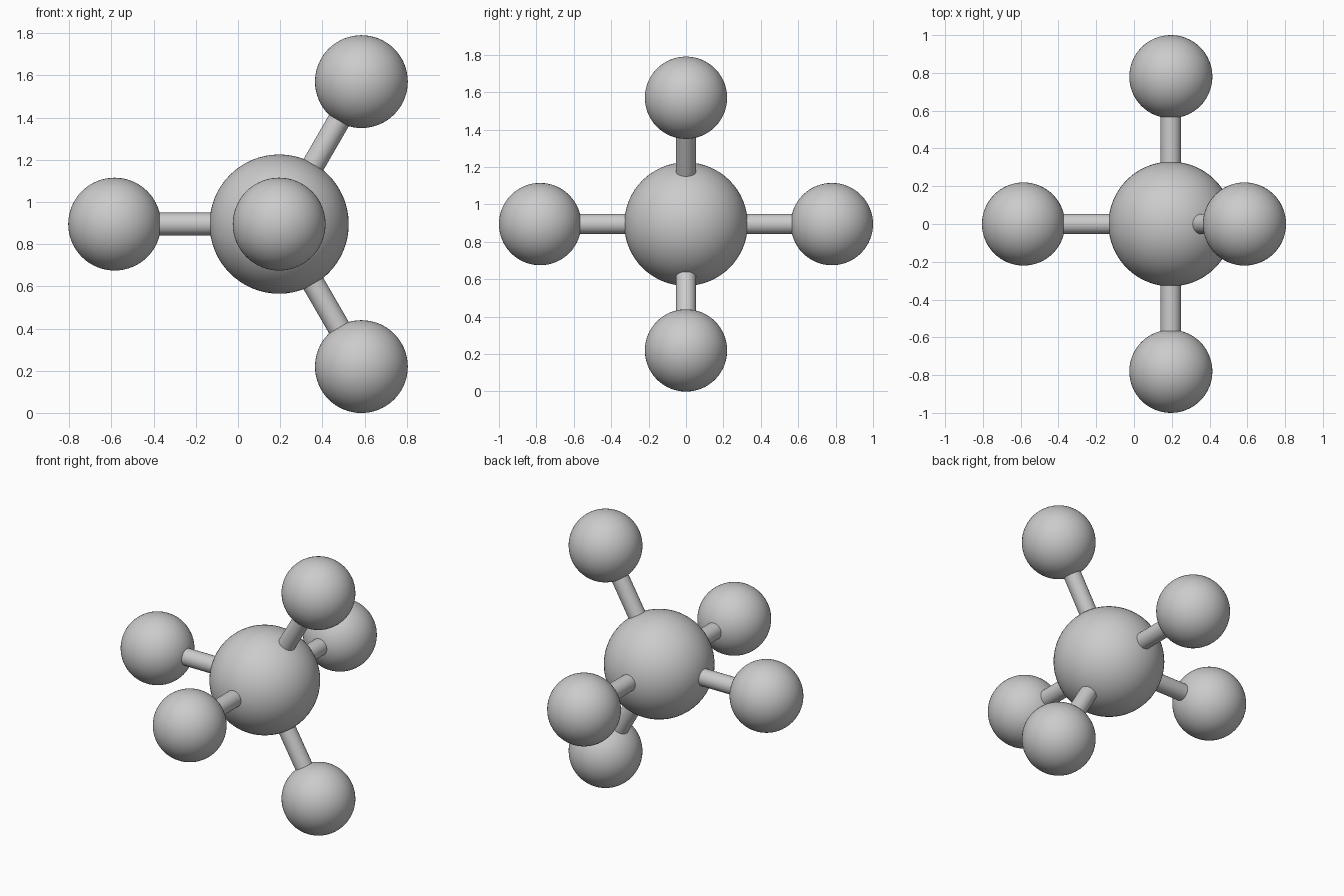
import bpy
from math import sin, cos, radians
from mathutils import Vector

if "Cube" in bpy.data.objects:
    bpy.data.objects.remove(bpy.data.objects["Cube"])

CENTRE = Vector((0.195, 0, 0.895))
BOND_LENGTH = 0.78
CORE_R, OUTER_R, BOND_R = 0.33, 0.22, 0.054


def smooth(name):
    obj = bpy.context.object
    obj.name = name
    bpy.ops.object.shade_smooth_by_angle(angle=radians(40))
    return obj


def ball(name, pos, radius):
    bpy.ops.mesh.primitive_uv_sphere_add(segments=64, ring_count=32, radius=radius, location=pos)
    smooth(name)


def bond(name, a, b):
    d = b - a
    bpy.ops.mesh.primitive_cylinder_add(vertices=32, radius=BOND_R, depth=d.length, location=(a + b) / 2)
    obj = smooth(name)
    obj.rotation_euler = d.to_track_quat('Z', 'Y').to_euler()


# Central atom
ball("central_atom", CENTRE, CORE_R)

# Three equatorial directions in the xz plane, two axial ones along y
directions = {f"equatorial_{i + 1}": Vector((cos(radians(a)), 0, sin(radians(a))))
              for i, a in enumerate((60, 180, 300))}
directions["axial_front"] = Vector((0, -1, 0))
directions["axial_back"] = Vector((0, 1, 0))

# Outer atoms and their bonds
for label, d in directions.items():
    end = CENTRE + d * BOND_LENGTH
    ball(label + "_atom", end, OUTER_R)
    bond(label + "_bond", CENTRE, end)
